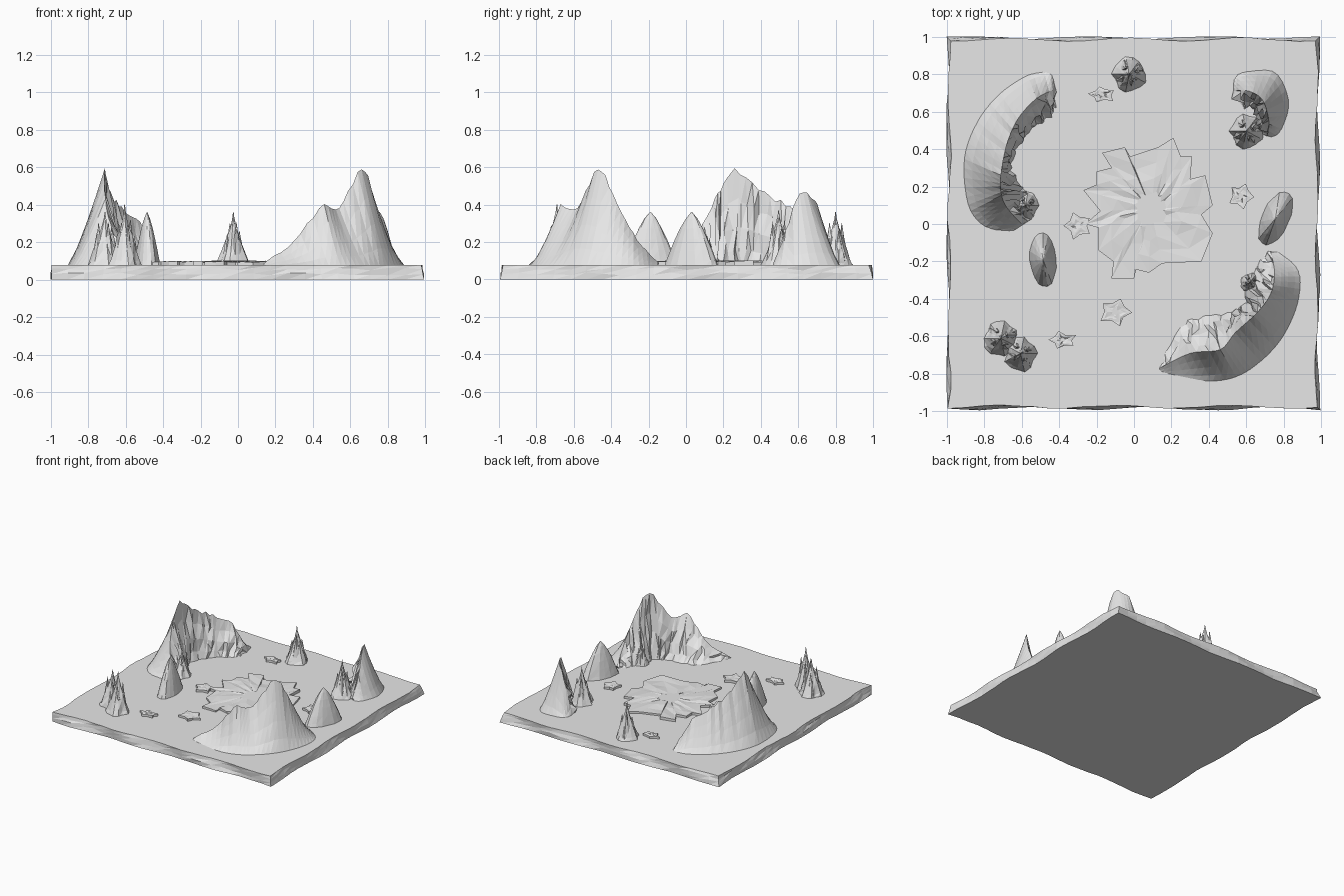
import bpy, bmesh, math, random
from mathutils import Vector

if "Cube" in bpy.data.objects:
    bpy.data.objects.remove(bpy.data.objects["Cube"])

random.seed(7)
J = random.uniform
GROUND = 0.078
stone = bpy.data.materials.new("grey stone")
stone.diffuse_color = (0.8, 0.8, 0.8, 1)
stone.use_nodes = True
stone.node_tree.nodes["Principled BSDF"].inputs["Base Color"].default_value = stone.diffuse_color


def finish(name, bm):
    bmesh.ops.recalc_face_normals(bm, faces=bm.faces)
    me = bpy.data.meshes.new(name)
    bm.to_mesh(me)
    bm.free()
    me.materials.append(stone)
    ob = bpy.data.objects.new(name, me)
    bpy.context.collection.objects.link(ob)
    return ob


def skin(bm, rings, closed=True):
    """Join rows of points with triangles and cap the first and last row."""
    rows = [[bm.verts.new(p) for p in r] for r in rings]
    n = len(rows[0])
    for a, b in zip(rows, rows[1:]):
        for i in range(n if closed else n - 1):
            j = (i + 1) % n
            bm.faces.new((a[i], a[j], b[j]))
            bm.faces.new((a[i], b[j], b[i]))
    bm.faces.new(rows[0])
    bm.faces.new(rows[-1])


def spline(pts, u):
    """Catmull-Rom point at u in 0..1."""
    s = u * (len(pts) - 1)
    i = min(int(s), len(pts) - 2)
    t = s - i
    p = [Vector(pts[max(0, min(len(pts) - 1, i + k))]) for k in (-1, 0, 1, 2)]
    return 0.5 * (2 * p[1] + (p[2] - p[0]) * t + (2 * p[0] - 5 * p[1] + 4 * p[2] - p[3]) * t * t
                  + (3 * p[1] - p[0] - 3 * p[2] + p[3]) * t ** 3)


def ridge(name, stations, sections, rough):
    """Curved mountain: each station is outer foot, crest and inner foot."""
    bm = bmesh.new()
    rings = []
    for k in range(sections):
        u = k / (sections - 1)
        out, top, inn = (spline([s[m] for s in stations], u) for m in range(3))
        out, inn = out.to_3d(), inn.to_3d()
        out.z = inn.z = GROUND - 0.01
        top.z = max(GROUND + 0.005, top.z + J(-rough, rough * 0.3))
        row = []
        for t in (0, 0.25, 0.5, 0.75):
            p = out.lerp(top, t)
            p.z = out.z + (top.z - out.z) * t ** 1.2
            row.append(p)
        row.append(top.copy())
        for t in (0.75, 0.5, 0.25, 0):
            q = inn.lerp(top, t)
            q.z = inn.z + (top.z - inn.z) * t ** 1.25
            w = rough * (0.9 if 0 < t else 0.5)
            row.append(q + Vector((J(-w, w), J(-w, w), 0)))
        rings.append(row)
    skin(bm, rings)
    return finish(name, bm)


def cone(bm, x, y, rx, ry, height, turn=0, rough=0.0, power=1.0, sides=14):
    """Tapered rock with ribbed sides."""
    ribs = [1 + J(-rough, rough) for _ in range(sides)]
    rings = []
    for t in (0, 0.12, 0.3, 0.5, 0.7, 0.88, 1):
        s = max(0.02, (1 - t) ** power)
        z = GROUND - 0.01 + (height - GROUND + 0.01) * t
        row = []
        for i in range(sides):
            a = math.tau * i / sides
            f = s * ribs[i] * (1 + J(-rough, rough) * 0.3)
            px, py = rx * f * math.cos(a), ry * f * math.sin(a)
            row.append((x + px * math.cos(turn) - py * math.sin(turn),
                        y + px * math.sin(turn) + py * math.cos(turn),
                        z + (J(-rough, rough) * 0.06 if 0 < t < 1 else 0)))
        rings.append(row)
    skin(bm, rings)


def spire(name, x, y, r, height, spikes=4):
    """Main needle with lower splinters round it."""
    bm = bmesh.new()
    cone(bm, x, y, r, r * 1.08, height, rough=0.16, power=1.35)
    for i in range(spikes):
        a = math.tau * i / spikes + 0.5
        cone(bm, x + 0.42 * r * math.cos(a), y + 0.42 * r * math.sin(a), r * 0.5, r * 0.5,
             GROUND + (height - GROUND) * J(0.55, 0.85), rough=0.2, power=1.1, sides=7)
    return finish(name, bm)


def slab(name, outline, cx, cy, top, rough):
    """Thin broken plate with an uneven top."""
    bm = bmesh.new()
    rings = [[(x, y, GROUND - 0.01) for x, y in outline]]
    for f in (1, 0.75, 0.5, 0.25):
        rings.append([(cx + (x - cx) * f, cy + (y - cy) * f, top + J(-rough, rough))
                      for x, y in outline])
    skin(bm, rings)
    return finish(name, bm)


# ground plate with wavy, chipped edges
N = 22
corners = [(-0.985, -0.975), (0.975, -0.975), (0.975, 0.985), (-0.985, 0.985)]
rim = []
for (ax, ay), (bx, by) in zip(corners, corners[1:] + corners[:1]):
    rim += [(ax + (bx - ax) * i / N, ay + (by - ay) * i / N) for i in range(N)]
rings = []
for z, push in ((0, 0.010), (0.03, 0.006), (0.055, 0.002), (GROUND, 0)):
    row = []
    for i, (x, y) in enumerate(rim):
        w = 0.009 * math.sin(i * 0.9 + z * 25) + J(-0.003, 0.003) + push
        row.append((max(-1, min(1, x * (1 + w))), max(-1, min(1, y * (1 + w))),
                    z + (J(-0.008, 0.008) if 0.01 < z < 0.07 else 0)))
    rings.append(row)
bm = bmesh.new()
skin(bm, rings)
finish("ground_plate", bm)

# curved mountains: outer foot, crest, inner foot
ridge("left_mountain", [
    ((-0.44, 0.83), (-0.42, 0.72, 0.10), (-0.40, 0.60)),
    ((-0.57, 0.80), (-0.52, 0.67, 0.30), (-0.44, 0.57)),
    ((-0.72, 0.70), (-0.62, 0.56, 0.39), (-0.54, 0.50)),
    ((-0.84, 0.55), (-0.68, 0.42, 0.47), (-0.61, 0.42)),
    ((-0.91, 0.35), (-0.71, 0.26, 0.59), (-0.66, 0.30)),
    ((-0.89, 0.10), (-0.71, 0.17, 0.46), (-0.59, 0.20)),
    ((-0.80, -0.02), (-0.68, 0.09, 0.30), (-0.54, 0.14)),
    ((-0.66, -0.05), (-0.60, 0.00, 0.12), (-0.53, 0.05))], 36, 0.02)
ridge("right_mountain", [
    ((0.15, -0.81), (0.135, -0.77, 0.09), (0.14, -0.73)),
    ((0.38, -0.85), (0.30, -0.69, 0.22), (0.24, -0.54)),
    ((0.55, -0.82), (0.46, -0.67, 0.40), (0.36, -0.49)),
    ((0.68, -0.74), (0.54, -0.58, 0.39), (0.50, -0.47)),
    ((0.80, -0.60), (0.66, -0.47, 0.59), (0.59, -0.43)),
    ((0.88, -0.42), (0.73, -0.37, 0.42), (0.60, -0.33)),
    ((0.89, -0.25), (0.75, -0.26, 0.22), (0.64, -0.23)),
    ((0.80, -0.15), (0.73, -0.15, 0.09), (0.68, -0.17))], 36, 0.02)
ridge("small_crag", [
    ((0.53, 0.80), (0.53, 0.71, 0.10), (0.53, 0.63)),
    ((0.62, 0.82), (0.61, 0.71, 0.36), (0.59, 0.62)),
    ((0.76, 0.81), (0.68, 0.67, 0.46), (0.64, 0.61)),
    ((0.83, 0.65), (0.71, 0.60, 0.46), (0.65, 0.57)),
    ((0.79, 0.50), (0.72, 0.53, 0.26), (0.66, 0.51)),
    ((0.75, 0.46), (0.71, 0.47, 0.10), (0.67, 0.48))], 20, 0.03)

# splintered rock needles
for name, x, y, r, h in (("back_needle", -0.025, 0.80, 0.088, 0.36),
                         ("front_needle_a", -0.71, -0.61, 0.092, 0.36),
                         ("front_needle_b", -0.605, -0.69, 0.085, 0.40),
                         ("crag_needle", 0.60, 0.495, 0.085, 0.37),
                         ("left_foothill", -0.58, 0.10, 0.07, 0.28),
                         ("right_foothill", 0.62, -0.31, 0.05, 0.27)):
    spire(name, x, y, r, h)

# long rounded stones
for name, x, y, rx, ry, turn in (("left_long_stone", -0.485, -0.19, 0.072, 0.15, 0.08),
                                 ("right_long_stone", 0.755, 0.03, 0.075, 0.155, -0.42)):
    bm = bmesh.new()
    cone(bm, x, y, rx, ry, 0.36, turn, rough=0.04, power=0.72, sides=18)
    finish(name, bm)

# broken pavement in the middle
slab("centre_pavement", [
    (-0.17, 0.38), (-0.05, 0.41), (-0.02, 0.36), (0.13, 0.41), (0.21, 0.46), (0.25, 0.36),
    (0.31, 0.36), (0.30, 0.24), (0.38, 0.26), (0.42, 0.10), (0.36, 0.05), (0.42, -0.05),
    (0.36, -0.20), (0.15, -0.21), (0.08, -0.26), (0.0, -0.24), (0.0, -0.29), (-0.12, -0.29),
    (-0.11, -0.20), (-0.19, -0.14), (-0.19, -0.02), (-0.26, 0.0), (-0.18, 0.07),
    (-0.27, 0.18), (-0.20, 0.21), (-0.20, 0.28), (-0.12, 0.30)], 0.09, 0.08, 0.096, 0.006)

# loose pavement pieces
for i, (x, y, rx, ry) in enumerate(((-0.30, -0.01, 0.085, 0.08), (-0.10, -0.47, 0.095, 0.085),
                                    (-0.38, -0.62, 0.085, 0.05), (0.57, 0.15, 0.075, 0.08),
                                    (-0.17, 0.69, 0.08, 0.05))):
    pts = []
    for k in range(10):
        a = math.tau * k / 10 + i * 0.6
        f = (1.0 if k % 2 else 0.62) * J(0.85, 1.05)
        pts.append((x + rx * f * math.cos(a), y + ry * f * math.sin(a)))
    slab("loose_piece_%d" % (i + 1), pts, x, y, 0.096, 0.003)
